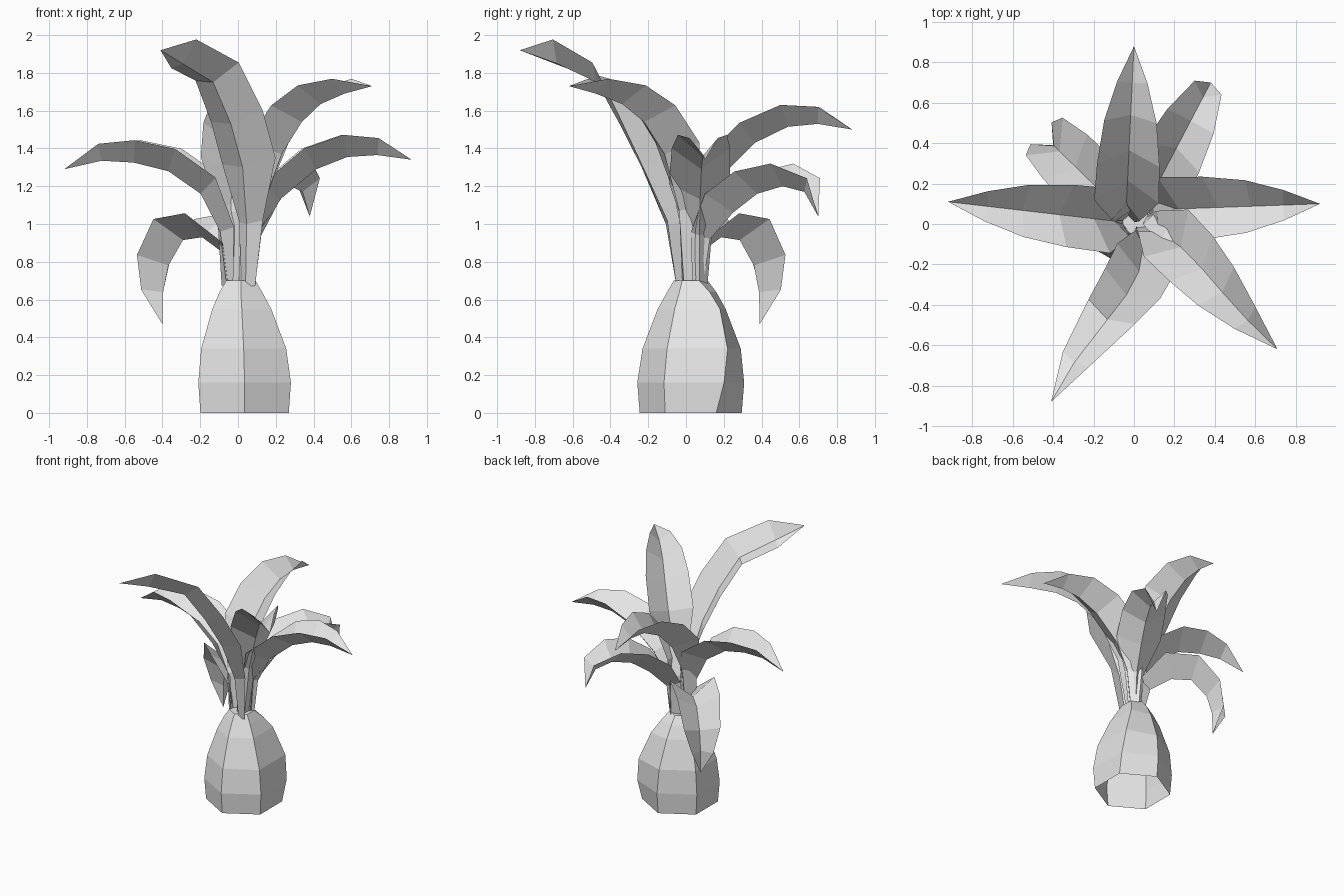
import bpy
import bmesh
from math import cos, sin, radians
from mathutils import Vector

default_cube = bpy.data.objects.get("Cube")
if default_cube:
    bpy.data.objects.remove(default_cube, do_unlink=True)

# One plain colour for the whole plant
GREY = (0.8, 0.8, 0.8, 1.0)
plain_grey = bpy.data.materials.new("plain_grey")
plain_grey.use_nodes = True
plain_grey.diffuse_color = GREY
for node in plain_grey.node_tree.nodes:
    if node.type == "BSDF_PRINCIPLED":
        node.inputs["Base Color"].default_value = GREY
        node.inputs["Roughness"].default_value = 0.9


def finish(bm, name):
    """Turn a bmesh into a flat shaded, coloured object."""
    mesh = bpy.data.meshes.new(name)
    bm.to_mesh(mesh)
    bm.free()
    mesh.materials.append(plain_grey)
    obj = bpy.data.objects.new(name, mesh)
    bpy.context.scene.collection.objects.link(obj)
    return obj


def make_bulb(profile, sides, bulging_corner):
    """Stack of polygon rings (radius, height, centre x, centre y, bulge), open
    below. The bulge pushes one corner backwards."""
    bm = bmesh.new()
    rings = []
    for radius, height, cx, cy, bulge in profile:
        ring = []
        for i in range(sides):
            angle = radians(360 * i / sides - 90)
            y = cy + radius * sin(angle)
            if i == bulging_corner:
                y += bulge
            ring.append(bm.verts.new((cx + radius * cos(angle), y, height)))
        rings.append(ring)
    for low, high in zip(rings, rings[1:]):
        for i in range(sides):
            j = (i + 1) % sides
            bm.faces.new((low[i], low[j], high[j], high[i]))
    bm.faces.new(rings[-1])
    return finish(bm, "bulb")


# Half width and gutter depth of a leaf at each station from base to tip
HALF_WIDTH = (0.045, 0.07, 0.16, 0.155, 0.13, 0.075, 0)
DEPTH = (0.04, 0.085, 0.13, 0.13, 0.12, 0.09, 0)


def make_leaf(name, base, tip, reach, heights, tilt=0, fold=1, bow=0):
    """Gutter-shaped leaf: a spine arching from base to tip, edges lifted off it.
    Reach is the fraction of the way to the tip at each station, tilt rolls the
    leaf towards the tip, fold scales the gutter and bow bends it sideways."""
    base, tip = Vector(base).to_3d(), Vector(tip).to_3d()
    span = (tip - base).length
    forward = (tip - base).normalized()
    up = Vector((0, 0, 1))
    side = up.cross(forward)
    reach = (0, *reach, 1)
    arch = [Vector((r * span, z)) for r, z in zip(reach, heights)]
    last = len(arch) - 1

    bm = bmesh.new()
    rows = []
    for i, (r, point) in enumerate(zip(reach, arch)):
        tangent = (arch[min(i + 1, last)] - arch[max(i - 1, 0)]).normalized()
        normal = up * tangent.x - forward * tangent.y
        spine = base + forward * point.x + up * point.y
        spine += side * bow * r * (1 - r) ** 3
        if i == last:
            rows.append([bm.verts.new(spine)] * 3)
            continue
        row = []
        for k in (1, 0, -1):
            lift = normal * DEPTH[i] * fold * abs(k)
            roll = up * tilt * k * r
            row.append(bm.verts.new(spine + side * k * HALF_WIDTH[i] + lift + roll))
        rows.append(row)

    # Two strips of faces meeting along the spine
    for (a, b, c), (d, e, f) in zip(rows, rows[1:]):
        if d is e:
            bm.faces.new((b, e, a))
            bm.faces.new((c, e, b))
        else:
            bm.faces.new((b, e, d, a))
            bm.faces.new((c, f, e, b))
    return finish(bm, name)


# Six-sided swollen base
make_bulb([
    (0.27, 0, 0.035, 0.025, 0),
    (0.283, 0.16, 0.035, 0.025, 0.035),
    (0.26, 0.34, 0.03, 0.03, 0.06),
    (0.18, 0.55, 0.02, 0.03, 0.06),
    (0.13, 0.64, 0.015, 0.03, 0.03),
    (0.09, 0.7, 0.015, 0.025, 0),
], sides=6, bulging_corner=2)

# Seven leaves, from the tallest to the lowest
make_leaf("front_tall_leaf", (0.04, -0.05), (-0.41, -0.88),
          (0.05, 0.18, 0.32, 0.48, 0.76),
          (0.67, 1, 1.3, 1.53, 1.75, 1.85, 1.92), tilt=0.1, fold=0.6, bow=0.75)
make_leaf("front_left_leaf", (0.06, -0.01), (0.71, -0.62),
          (0.07, 0.22, 0.39, 0.56, 0.77),
          (0.67, 1.07, 1.37, 1.54, 1.635, 1.69, 1.73), fold=0.9, bow=0.4)
make_leaf("back_leaf", (-0.04, 0.05), (0, 0.88),
          (0.06, 0.2, 0.38, 0.59, 0.78),
          (0.67, 1.06, 1.28, 1.43, 1.515, 1.53, 1.5))
make_leaf("left_leaf", (0.09, 0.07), (0.92, 0.1),
          (0.04, 0.16, 0.39, 0.59, 0.78),
          (0.67, 0.94, 1.13, 1.29, 1.355, 1.365, 1.34))
make_leaf("right_leaf", (-0.06, 0.01), (-0.92, 0.11),
          (0.04, 0.16, 0.36, 0.57, 0.77),
          (0.67, 0.96, 1.16, 1.28, 1.325, 1.335, 1.29))
make_leaf("back_left_leaf", (0.06, 0.09), (0.38, 0.7),
          (0.06, 0.26, 0.47, 0.69, 0.88),
          (0.67, 0.92, 1.06, 1.16, 1.2, 1.17, 1.04))
make_leaf("back_right_leaf", (-0.05, 0.05), (-0.4, 0.39),
          (0.09, 0.4, 0.69, 0.91, 0.99),
          (0.67, 0.85, 0.93, 0.915, 0.78, 0.64, 0.47))
